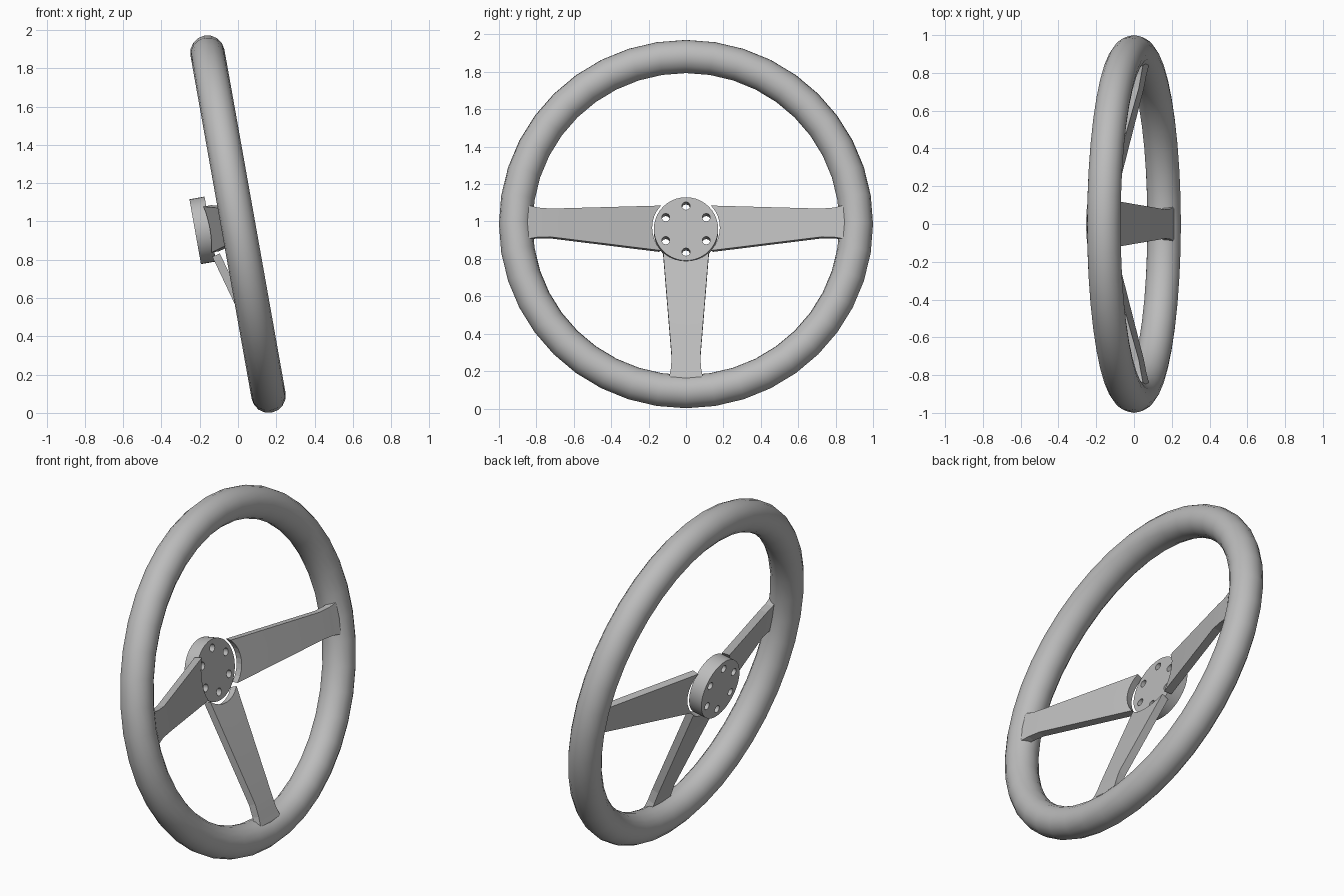
import bpy, bmesh, math
from mathutils import Matrix

old = bpy.data.objects.get("Cube")
if old:
    bpy.data.objects.remove(old, do_unlink=True)

TILT = math.radians(10.1)
S, C = math.sin(TILT), math.cos(TILT)
# wheel frame: x = sideways, y = up in the wheel plane, z = axis away from the hub
WHEEL = Matrix(((0, -S, C, 0), (1, 0, 0, 0), (0, C, S, 0.986), (0, 0, 0, 1)))

grey = bpy.data.materials.new("light_grey")
grey.use_nodes = True
grey.diffuse_color = (0.5, 0.5, 0.5, 1)
grey.node_tree.nodes["Principled BSDF"].inputs["Base Color"].default_value = (0.5, 0.5, 0.5, 1)


def finish(obj, name, angle):
    obj.name = name
    obj.data.materials.append(grey)
    bpy.ops.object.select_all(action='DESELECT')
    obj.select_set(True)
    bpy.context.view_layer.objects.active = obj
    bpy.ops.object.shade_smooth_by_angle(angle=math.radians(angle))
    return obj


# Rim
bpy.ops.mesh.primitive_torus_add(major_radius=0.91, minor_radius=0.09,
                                 major_segments=40, minor_segments=16)
rim = bpy.context.object
rim.matrix_world = WHEEL
finish(rim, "rim", 60)

# Hub disc with a ring of six through holes
bpy.ops.mesh.primitive_cylinder_add(vertices=40, radius=0.172, depth=0.08)
hub = bpy.context.object
hub.matrix_world = WHEEL @ Matrix.Translation((0, 0, -0.187))

bm = bmesh.new()
for i in range(6):
    a = math.radians(90 + 60 * i)
    bmesh.ops.create_cone(bm, cap_ends=True, segments=10, radius1=0.022, radius2=0.022, depth=0.3,
                          matrix=Matrix.Translation((0.125 * math.cos(a), 0.125 * math.sin(a), 0)))
mesh = bpy.data.meshes.new("hole_cutter")
bm.to_mesh(mesh)
bm.free()
cutter = bpy.data.objects.new("hole_cutter", mesh)
bpy.context.collection.objects.link(cutter)
cutter.matrix_world = hub.matrix_world
cutter.hide_render = True

bpy.context.view_layer.objects.active = hub
cut = hub.modifiers.new("holes", 'BOOLEAN')
cut.operation = 'DIFFERENCE'
cut.solver = 'EXACT'
cut.object = cutter
bpy.ops.object.modifier_apply(modifier="holes")
bpy.data.objects.remove(cutter, do_unlink=True)
finish(hub, "hub", 40)

# Spokes: concave inner end, straight taper, bend and flare into the rim
ARC = 0.181
STATIONS = [(ARC, 0.122, -0.12), (0.72, 0.077, 0.04), (0.79, 0.08, 0.053),
            (0.84, 0.09, 0.064), (0.88, 0.1, 0.067)]
COLS = 8


def spoke(name, angle):
    bm = bmesh.new()
    rows = []
    slope = (STATIONS[1][2] - STATIONS[0][2]) / (0.72 - 0.135)
    for k, (r, half, depth) in enumerate(STATIONS):
        row = []
        for j in range(COLS + 1):
            t = half * (2 * j / COLS - 1)
            x, z = r, depth
            if k == 0:
                x = math.sqrt(ARC * ARC - t * t)
                z = depth + slope * (x - 0.135)
            row.append(bm.verts.new((x, t, z)))
        rows.append(row)
    for a, b in zip(rows, rows[1:]):
        for j in range(COLS):
            bm.faces.new((a[j], b[j], b[j + 1], a[j + 1]))
    mesh = bpy.data.meshes.new(name)
    bm.to_mesh(mesh)
    bm.free()
    obj = bpy.data.objects.new(name, mesh)
    bpy.context.collection.objects.link(obj)
    obj.matrix_world = WHEEL @ Matrix.Rotation(math.radians(angle), 4, 'Z')
    thick = obj.modifiers.new("thickness", 'SOLIDIFY')
    thick.thickness = 0.043
    thick.offset = -1
    bpy.context.view_layer.objects.active = obj
    bpy.ops.object.modifier_apply(modifier="thickness")
    finish(obj, name, 5)


spoke("back_spoke", 0)
spoke("front_spoke", 180)
spoke("lower_spoke", 270)
